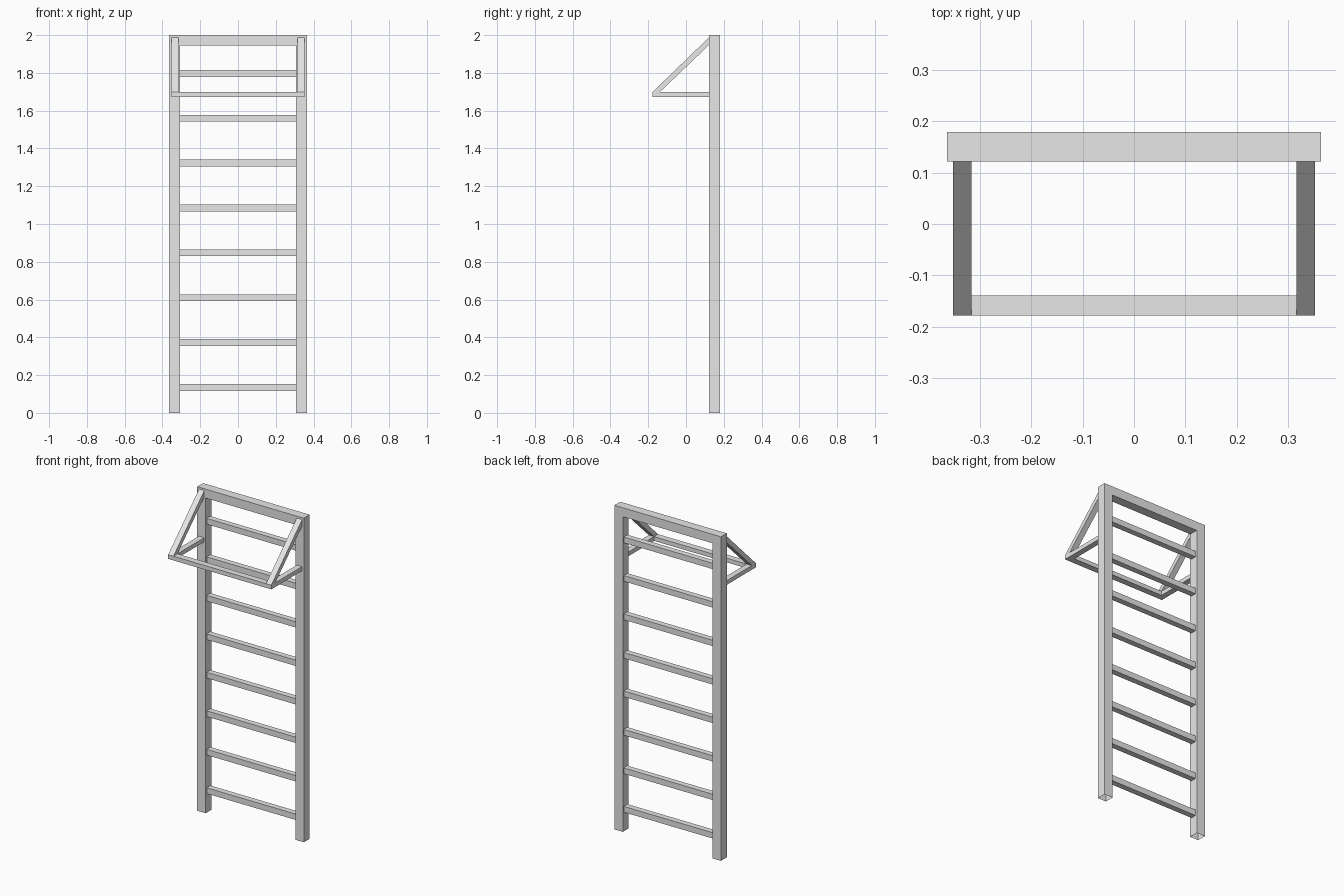
import bpy
import bmesh

cube = bpy.data.objects.get("Cube")
if cube:
    bpy.data.objects.remove(cube)

GREY = (0.8, 0.8, 0.8, 1)
mat = bpy.data.materials.new("light grey")
mat.use_nodes = True
mat.diffuse_color = GREY
mat.node_tree.nodes["Principled BSDF"].inputs["Base Color"].default_value = GREY


def prism(name, outline, shift, open_bottom=False):
    """Extrude a closed outline of 3D points along shift."""
    bm = bmesh.new()
    face = bm.faces.new([bm.verts.new(p) for p in outline])
    ext = bmesh.ops.extrude_face_region(bm, geom=[face], use_keep_orig=True)
    moved = [g for g in ext["geom"] if isinstance(g, bmesh.types.BMVert)]
    bmesh.ops.translate(bm, verts=moved, vec=shift)
    bmesh.ops.recalc_face_normals(bm, faces=bm.faces)
    if open_bottom:
        feet = [f for f in bm.faces if all(v.co.z < 0.001 for v in f.verts)]
        bmesh.ops.delete(bm, geom=feet, context="FACES")
    mesh = bpy.data.meshes.new(name)
    bm.to_mesh(mesh)
    bm.free()
    mesh.materials.append(mat)
    obj = bpy.data.objects.new(name, mesh)
    bpy.context.collection.objects.link(obj)
    return obj


def beam(name, x0, x1, y0, y1, z0, z1):
    """Box-shaped beam running along x."""
    outline = [(x0, y0, z0), (x0, y1, z0), (x0, y1, z1), (x0, y0, z1)]
    return prism(name, outline, (x1 - x0, 0, 0))


OUT, IN = 0.364, 0.306          # outer and inner edge of the posts
FRONT, BACK = 0.122, 0.179      # depth range of the frame

# Upright frame: two hollow-footed posts joined by the top rail
half = [(IN, 0), (OUT, 0), (OUT, 2)]
inner = [(IN, 1.945)]
profile = half + [(-x, z) for x, z in reversed(half)]
profile += [(-x, z) for x, z in inner] + inner
prism("upright_frame", [(x, FRONT, z) for x, z in profile],
      (0, BACK - FRONT, 0), open_bottom=True)

# Evenly spaced rungs
RUNG, mid = 0.036, (FRONT + BACK) / 2
for i in range(8):
    z = 0.135 + i * 0.2375
    beam(f"rung_{i + 1}", -IN, IN, mid - RUNG / 2, mid + RUNG / 2,
         z - RUNG / 2, z + RUNG / 2)

# Projecting pull-up bar with its side arms and diagonal braces
EDGE, WIDE, LOW, HIGH = 0.352, 0.036, 1.672, 1.698
NOSE, HEEL = -0.178, -0.139
beam("pull_up_bar", -EDGE, EDGE, NOSE, HEEL, LOW, HIGH)
brace = [(NOSE, HIGH), (HEEL, HIGH), (FRONT, 1.948), (FRONT, 1.988)]
for side, x in (("right", -EDGE), ("left", EDGE - WIDE)):
    beam(f"{side}_arm", x, x + WIDE, HEEL, FRONT, LOW, HIGH)
    prism(f"{side}_brace", [(x, y, z) for y, z in brace], (WIDE, 0, 0))
